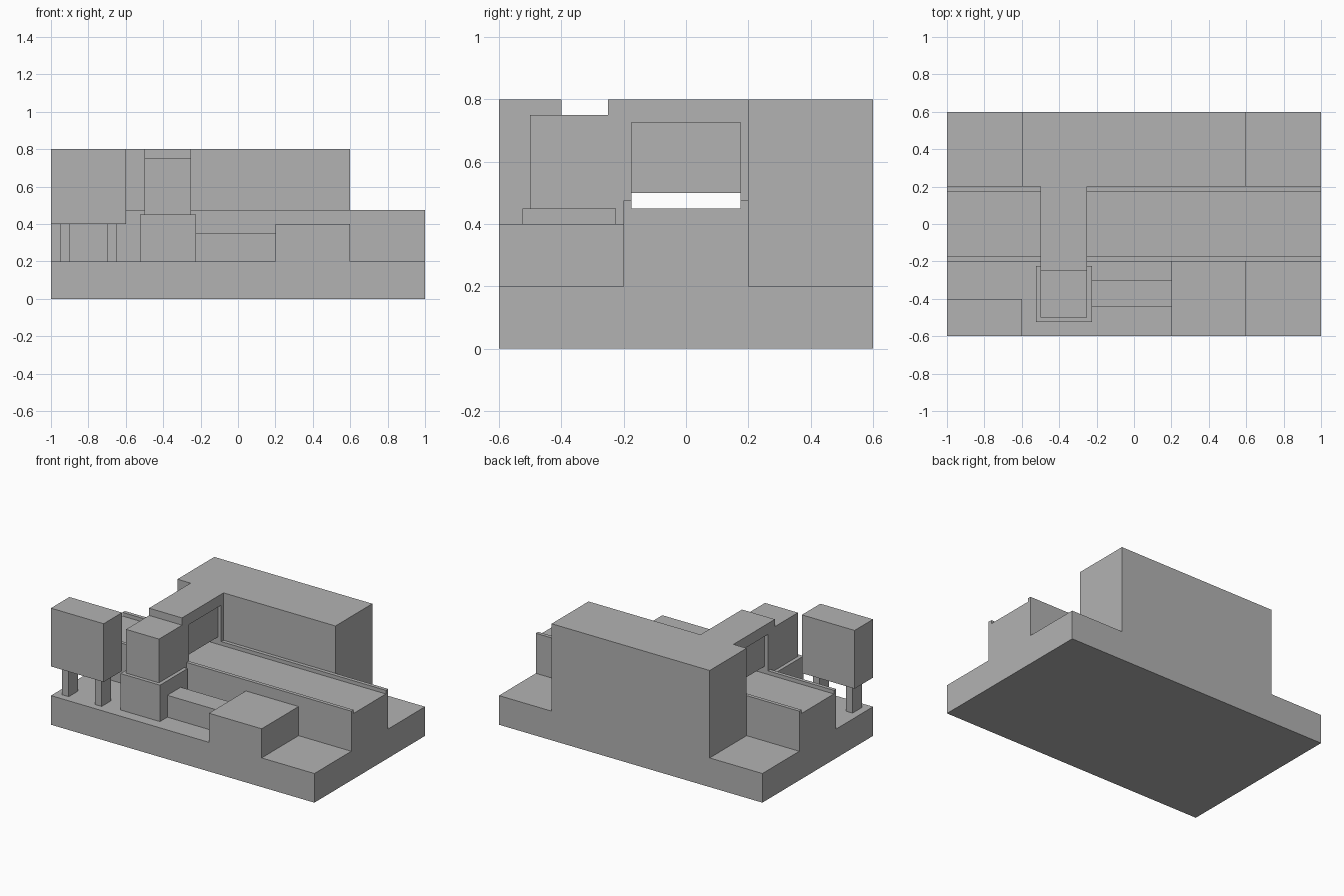
import bpy
import bmesh

cube = bpy.data.objects.get("Cube")
if cube:
    bpy.data.objects.remove(cube, do_unlink=True)

GREY = (0.45, 0.45, 0.45, 1.0)
grey = bpy.data.materials.new("plain grey")
grey.use_nodes = True
grey.diffuse_color = GREY
grey.node_tree.nodes["Principled BSDF"].inputs["Base Color"].default_value = GREY


def extrude_profile(name, points, x0, x1):
    """Extrude a closed (y, z) profile along x."""
    bm = bmesh.new()
    face = bm.faces.new([bm.verts.new((x0, y, z)) for y, z in points])
    result = bmesh.ops.extrude_face_region(bm, geom=[face], use_keep_orig=True)
    moved = [v for v in result["geom"] if isinstance(v, bmesh.types.BMVert)]
    bmesh.ops.translate(bm, verts=moved, vec=(x1 - x0, 0, 0))
    bmesh.ops.recalc_face_normals(bm, faces=bm.faces)
    mesh = bpy.data.meshes.new(name)
    bm.to_mesh(mesh)
    bm.free()
    mesh.materials.append(grey)
    obj = bpy.data.objects.new(name, mesh)
    bpy.context.collection.objects.link(obj)
    return obj


def box(name, x, y, z):
    """Box from (min, max) ranges."""
    return extrude_profile(
        name, [(y[0], z[0]), (y[1], z[0]), (y[1], z[1]), (y[0], z[1])], *x)


# Base slab with the raised conveyor bed and its two edge rails
half = [(0.6, 0), (0.6, 0.2), (0.2, 0.2), (0.2, 0.475), (0.175, 0.475), (0.175, 0.45)]
extrude_profile("base_and_conveyor",
                half + [(-y, z) for y, z in reversed(half)], -1, 1)

# Tall cabinet along the back
box("rear_cabinet", (-0.6, 0.6), (0.2, 0.6), (0.2, 0.8))

# Tunnel bridging the conveyor
extrude_profile("tunnel_arch",
                [(-0.25, 0.2), (-0.2, 0.2), (-0.2, 0.475), (-0.175, 0.475),
                 (-0.175, 0.725), (0.175, 0.725), (0.175, 0.475),
                 (0.2, 0.475), (0.2, 0.8), (-0.25, 0.8)], -0.5, -0.25)

# Curtains hanging just inside each tunnel mouth
for side, x in (("right", -0.475), ("left", -0.295)):
    box("curtain_" + side, (x, x + 0.02), (-0.175, 0.175), (0.5, 0.725))

# Front machine housing on its pedestal
box("pedestal", (-0.525, -0.225), (-0.525, -0.225), (0.2, 0.45))
box("housing", (-0.5, -0.25), (-0.5, -0.25), (0.45, 0.75))

# Low duct to the front block
box("low_duct", (-0.225, 0.2), (-0.445, -0.3), (0.2, 0.35))
box("front_block", (0.2, 0.6), (-0.6, -0.2), (0.2, 0.4))

# Control box on two legs
box("control_box", (-1, -0.6), (-0.6, -0.4), (0.4, 0.8))
for side, x in (("right", -0.95), ("left", -0.7)):
    box("control_leg_" + side, (x, x + 0.05), (-0.55, -0.45), (0.2, 0.4))
